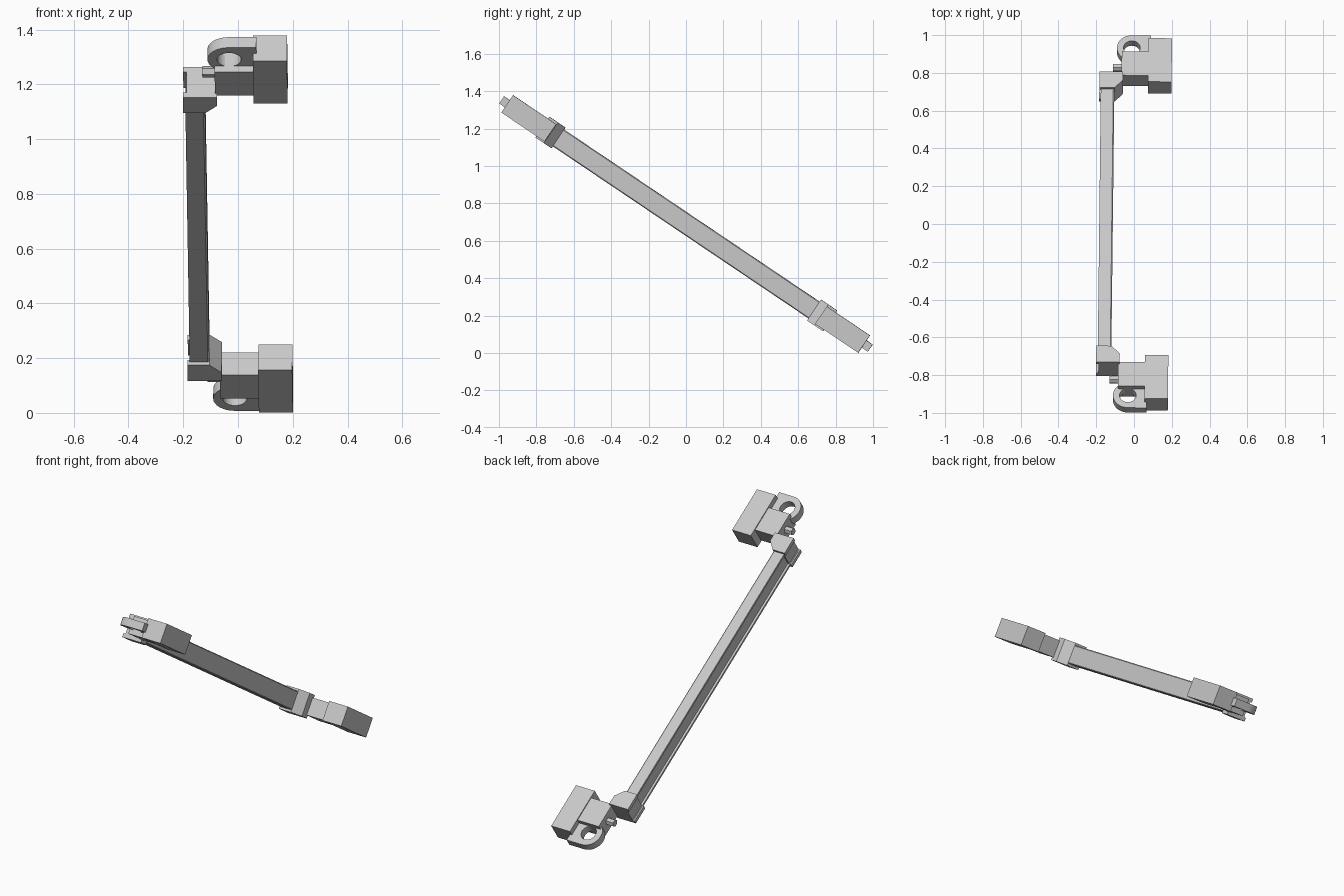
import bpy, bmesh, math
from mathutils import Matrix, Vector

cube = bpy.data.objects.get("Cube")
if cube:
    bpy.data.objects.remove(cube, do_unlink=True)

mat = bpy.data.materials.new("light_grey")
mat.use_nodes = True
GREY = (0.58, 0.58, 0.58, 1)
mat.diffuse_color = GREY
mat.node_tree.nodes["Principled BSDF"].inputs["Base Color"].default_value = GREY

# Local frame: x across, y along the rail, z through its thickness
PLACE = (Matrix.Translation((0, 0, 0.69))
         @ Matrix.Rotation(-0.0115, 4, 'Z')
         @ Matrix.Rotation(math.radians(-33.95), 4, 'X'))


def finish(name, bm, smooth=False):
    bmesh.ops.recalc_face_normals(bm, faces=bm.faces)
    mesh = bpy.data.meshes.new(name)
    bm.to_mesh(mesh)
    bm.free()
    mesh.materials.append(mat)
    obj = bpy.data.objects.new(name, mesh)
    obj.matrix_world = PLACE
    bpy.context.collection.objects.link(obj)
    if smooth:
        bpy.ops.object.select_all(action='DESELECT')
        obj.select_set(True)
        bpy.context.view_layer.objects.active = obj
        bpy.ops.object.shade_smooth_by_angle(angle=math.radians(35))


def prism(bm, points, offset):
    """Extrude a closed outline of 3D points along offset."""
    face = bm.faces.new([bm.verts.new(p) for p in points])
    made = bmesh.ops.extrude_face_region(bm, geom=[face], use_keep_orig=True)
    moved = [v for v in made["geom"] if isinstance(v, bmesh.types.BMVert)]
    bmesh.ops.translate(bm, verts=moved, vec=Vector(offset))


def plate(bm, outline, z0, z1):
    prism(bm, [(x, y, z0) for x, y in outline], (0, 0, z1 - z0))


def box(name, x0, x1, y0, y1, half):
    bm = bmesh.new()
    plate(bm, [(x0, y0), (x1, y0), (x1, y1), (x0, y1)], -half, half)
    finish(name, bm)


# Long rail: shallow channel on its outer side, chamfered inner edges
upper = [(-0.171, 0.042), (-0.184, 0.042), (-0.184, 0.054), (-0.118, 0.054), (-0.112, 0.049)]
profile = upper + [(x, -z) for x, z in reversed(upper)]
bm = bmesh.new()
prism(bm, [(x, -0.92, z) for x, z in profile], (0, 1.84, 0))
finish("rail", bm)

# Eyelet outline: round on the free side, square where it meets the block
SEG = 32
CX, CY, R, HOLE = -0.022, 1.109, 0.079, 0.044


def eyelet(name, side):
    bm = bmesh.new()
    rings = []
    for z in (-0.023, 0.023):
        outer, inner = [], []
        for i in range(SEG):
            a = 2 * math.pi * i / SEG
            c, s = math.cos(a), math.sin(a)
            if c > 0.001:
                m = max(c, abs(s))
                ox, oy = 0.1 * c / m, R * s / m
            else:
                ox, oy = R * c, R * s
            outer.append(bm.verts.new((CX + ox, side * (CY + oy), z)))
            inner.append(bm.verts.new((CX + HOLE * c, side * (CY + HOLE * s), z)))
        rings.append((outer, inner))
    (o0, i0), (o1, i1) = rings
    for a, b in ((o0, i0), (o1, i1), (o0, o1), (i0, i1)):
        for k in range(SEG):
            n = (k + 1) % SEG
            bm.faces.new((a[k], a[n], b[n], b[k]))
    finish(name, bm, smooth=True)


for label, side in (("upper", -1), ("lower", 1)):
    # Collar around the rail, chamfered toward the middle and open on the outer side
    bm = bmesh.new()
    for z0, z1, x0 in ((-0.067, -0.045, -0.192), (-0.045, 0.045, -0.179), (0.045, 0.067, -0.192)):
        outline = [(x0, 0.824), (-0.112, 0.824), (-0.0675, 0.872), (-0.0675, 0.927), (x0, 0.927)]
        plate(bm, [(x, side * y) for x, y in outline], z0, z1)
    finish(label + "_collar", bm)

    # Bracket: neck, end block and eyelet
    box(label + "_neck", -0.075, 0.067, side * 0.915, side * 1.068, 0.05)
    box(label + "_end_block", 0.0655, 0.19, side * 0.872, side * 1.15, 0.056)
    eyelet(label + "_eyelet", side)

    # Small hexagonal pin on the neck
    bm = bmesh.new()
    prism(bm, [(-0.121, side * 0.996 + 0.021 * math.cos(k * math.pi / 3),
                0.021 * math.sin(k * math.pi / 3)) for k in range(6)], (0.05, 0, 0))
    finish(label + "_pin", bm)
